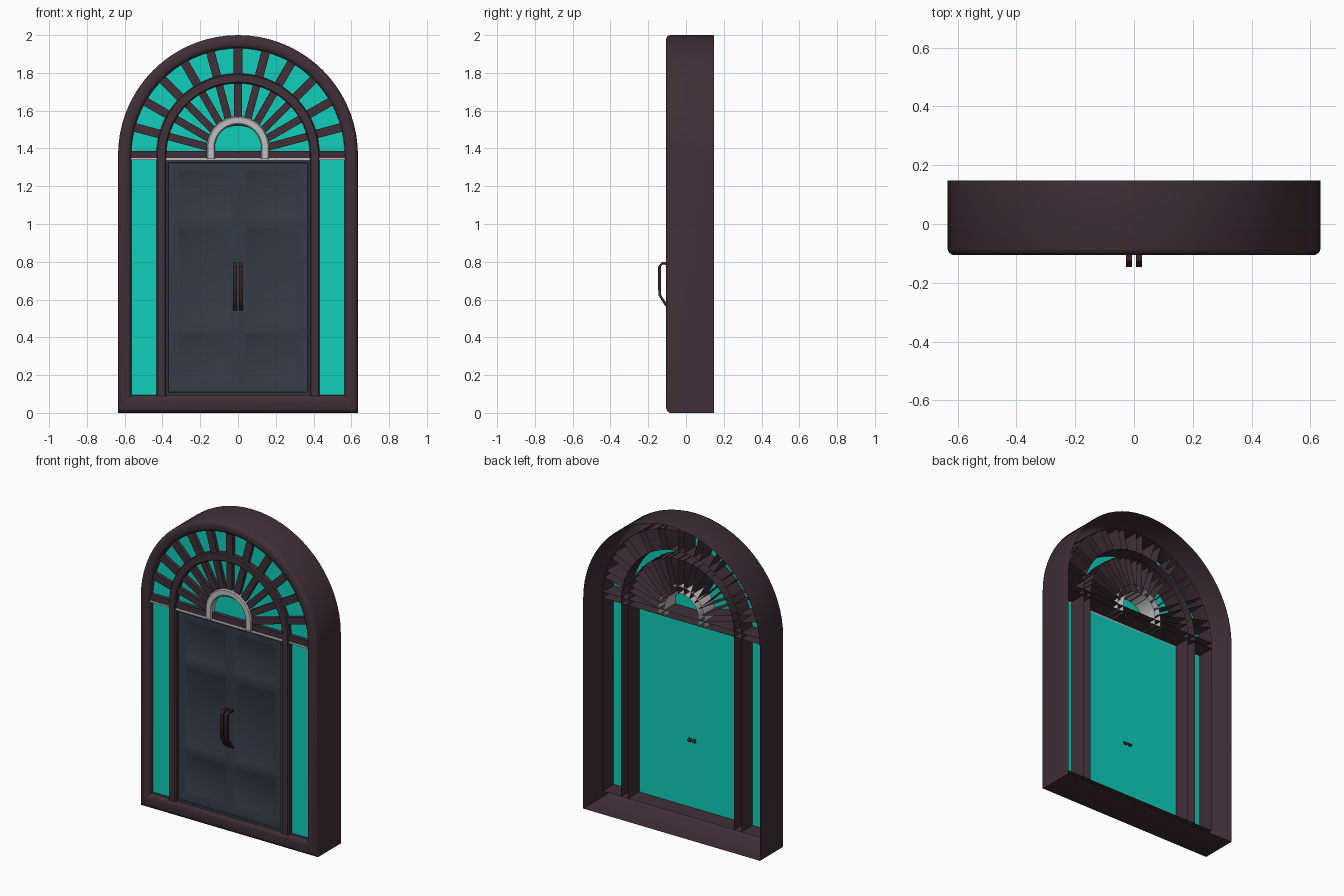
import bpy, bmesh, math

if "Cube" in bpy.data.objects:
    bpy.data.objects.remove(bpy.data.objects["Cube"])

SPRING = 1.365      # height where the arches start
BACK = 0.05         # rear edge of the inner bars
GLASS_Y = -0.065


def material(name, rgb):
    m = bpy.data.materials.new(name)
    m.diffuse_color = (*rgb, 1)
    m.use_nodes = True
    m.node_tree.nodes["Principled BSDF"].inputs["Base Color"].default_value = m.diffuse_color
    return m


BROWN = material("dark brown wood", (0.052, 0.029, 0.038))
TEAL = material("teal glass", (0.005, 0.62, 0.50))
SLATE = material("slate door", (0.036, 0.045, 0.064))
WHITE = material("pale grey trim", (0.52, 0.52, 0.52))
HANDLE = material("reddish brown handle", (0.040, 0.018, 0.020))


def finish(name, bm, mat, normals=True):
    if normals:
        bmesh.ops.recalc_face_normals(bm, faces=bm.faces)
    me = bpy.data.meshes.new(name)
    bm.to_mesh(me)
    bm.free()
    me.materials.append(mat)
    ob = bpy.data.objects.new(name, me)
    bpy.context.collection.objects.link(ob)
    bpy.ops.object.select_all(action='DESELECT')
    bpy.context.view_layer.objects.active = ob
    ob.select_set(True)
    bpy.ops.object.shade_smooth_by_angle(angle=math.radians(35))
    return ob


def arch(r, spring, bottom, n=36):
    """Outline of a round-topped opening, bottom left to bottom right."""
    pts = [(-r, bottom)]
    for i in range(n + 1):
        a = math.pi * (1 - i / n)
        pts.append((r * math.cos(a), spring + r * math.sin(a)))
    return pts + [(r, bottom)]


def loft(name, loops, mat, closed):
    """Skin a list of (outline, y) loops."""
    bm = bmesh.new()
    rows = [[bm.verts.new((x, y, z)) for x, z in pts] for pts, y in loops]
    n = len(rows[0])
    for a, b in zip(rows, rows[1:]):
        for i in range(n if closed else n - 1):
            j = (i + 1) % n
            bm.faces.new((a[i], a[j], b[j], b[i]))
    return finish(name, bm, mat)


def box(bm, x0, x1, y0, y1, z0, z1):
    res = bmesh.ops.create_cube(bm, size=1)
    for v in res['verts']:
        v.co = ((x0 + x1) / 2 + v.co.x * (x1 - x0),
                (y0 + y1) / 2 + v.co.y * (y1 - y0),
                (z0 + z1) / 2 + v.co.z * (z1 - z0))


# Outer frame: deep shell, rounded face and inner return, open at the back
profile = [(0, 0.148), (0, -0.085), (0.006, -0.098), (0.018, -0.105),
           (0.05, -0.105), (0.063, -0.098), (0.07, -0.085), (0.07, BACK)]
loft("outer_frame", [(arch(0.635 - d, SPRING, d * 1.36), y) for d, y in profile],
     BROWN, True)

# Inner arch with its two posts
profile = [(0.432, BACK), (0.432, -0.09), (0.426, -0.098),
           (0.386, -0.098), (0.38, -0.09), (0.38, BACK)]
loft("inner_arch_and_posts", [(arch(r, SPRING, 0.09), y) for r, y in profile],
     BROWN, False)

# Small pale arch at the middle of the fan
profile = [(0.165, BACK), (0.165, -0.095), (0.159, -0.101),
           (0.128, -0.101), (0.122, -0.095), (0.122, BACK)]
loft("pale_centre_arch", [(arch(r, 1.405, 1.345, 20), y) for r, y in profile],
     WHITE, False)


# Fan spokes: open-backed bars every 15 degrees
def spokes(name, r0, r1, width):
    bm = bmesh.new()
    w = width / 2
    for k in range(1, 12):
        a = math.radians(15 * k)
        c, s = math.cos(a), math.sin(a)
        rows = []
        for r in (r0, r1):
            rows.append([bm.verts.new((r * c - t * s, y, SPRING + r * s + t * c))
                         for t, y in ((w, BACK), (w, -0.09), (-w, -0.09), (-w, BACK))])
        for i in range(3):
            bm.faces.new((rows[0][i], rows[0][i + 1], rows[1][i + 1], rows[1][i]))
    finish(name, bm, BROWN)


spokes("inner_fan_spokes", 0.155, 0.383, 0.040)
spokes("outer_fan_spokes", 0.43, 0.568, 0.046)

# Crossbar over the door and its thin pale line
loft("crossbar", [([(-0.567, z), (0.567, z)], y) for z, y in
                  ((1.387, BACK), (1.387, -0.092), (1.349, -0.092), (1.349, BACK))],
     BROWN, False)
bm = bmesh.new()
box(bm, -0.566, 0.566, -0.093, GLASS_Y, 1.338, 1.349)
finish("pale_crossbar_line", bm, WHITE)

# Glass sheet behind everything
bm = bmesh.new()
bm.faces.new([bm.verts.new((x, GLASS_Y, z)) for x, z in arch(0.566, SPRING, 0.094)])
finish("glass", bm, TEAL, False)

# Door: one slab with six recessed panels
xs = [-0.37, -0.325, -0.028, 0.028, 0.325, 0.37]
zs = [0.11, 0.155, 0.43, 0.455, 0.99, 1.02, 1.295, 1.325]
bm = bmesh.new()
grid = [[bm.verts.new((x, -0.083, z)) for x in xs] for z in zs]
panels = []
for j in range(len(zs) - 1):
    for i in range(len(xs) - 1):
        f = bm.faces.new((grid[j][i], grid[j][i + 1], grid[j + 1][i + 1], grid[j + 1][i]))
        if i % 2 and j % 2:
            panels.append(f)
bm.normal_update()
bmesh.ops.inset_individual(bm, faces=panels, thickness=0.03, depth=-0.011)
finish("door_leaves", bm, SLATE, False)


def rect(hx, z0, z1):
    return [(-hx, z0), (-hx, z1), (hx, z1), (hx, z0)]


# Raised trim around the door
loft("door_trim", [(rect(0.382, 0.094, 1.339), GLASS_Y), (rect(0.382, 0.094, 1.339), -0.09),
                   (rect(0.37, 0.108, 1.326), -0.09), (rect(0.367, 0.111, 1.323), -0.08)],
     SLATE, True)

# Pull handles: square bar along a bent path, mirrored left and right
path = [(-0.07, 0.785), (-0.125, 0.793), (-0.14, 0.775), (-0.14, 0.625),
        (-0.105, 0.57), (-0.055, 0.525)]
for name, x in (("left_handle", -0.0165), ("right_handle", 0.0165)):
    bm = bmesh.new()
    rows = []
    for i, (y, z) in enumerate(path):
        (ya, za), (yb, zb) = path[max(i - 1, 0)], path[min(i + 1, len(path) - 1)]
        l = math.hypot(yb - ya, zb - za)
        ny, nz = -(zb - za) / l * 0.007, (yb - ya) / l * 0.007
        rows.append([bm.verts.new((x + sx * 0.0105, y + t * ny, z + t * nz))
                     for sx, t in ((-1, -1), (1, -1), (1, 1), (-1, 1))])
    for a, b in zip(rows, rows[1:]):
        for i in range(4):
            j = (i + 1) % 4
            bm.faces.new((a[i], a[j], b[j], b[i]))
    bm.faces.new(rows[0])
    bm.faces.new(rows[-1])
    finish(name, bm, HANDLE)
